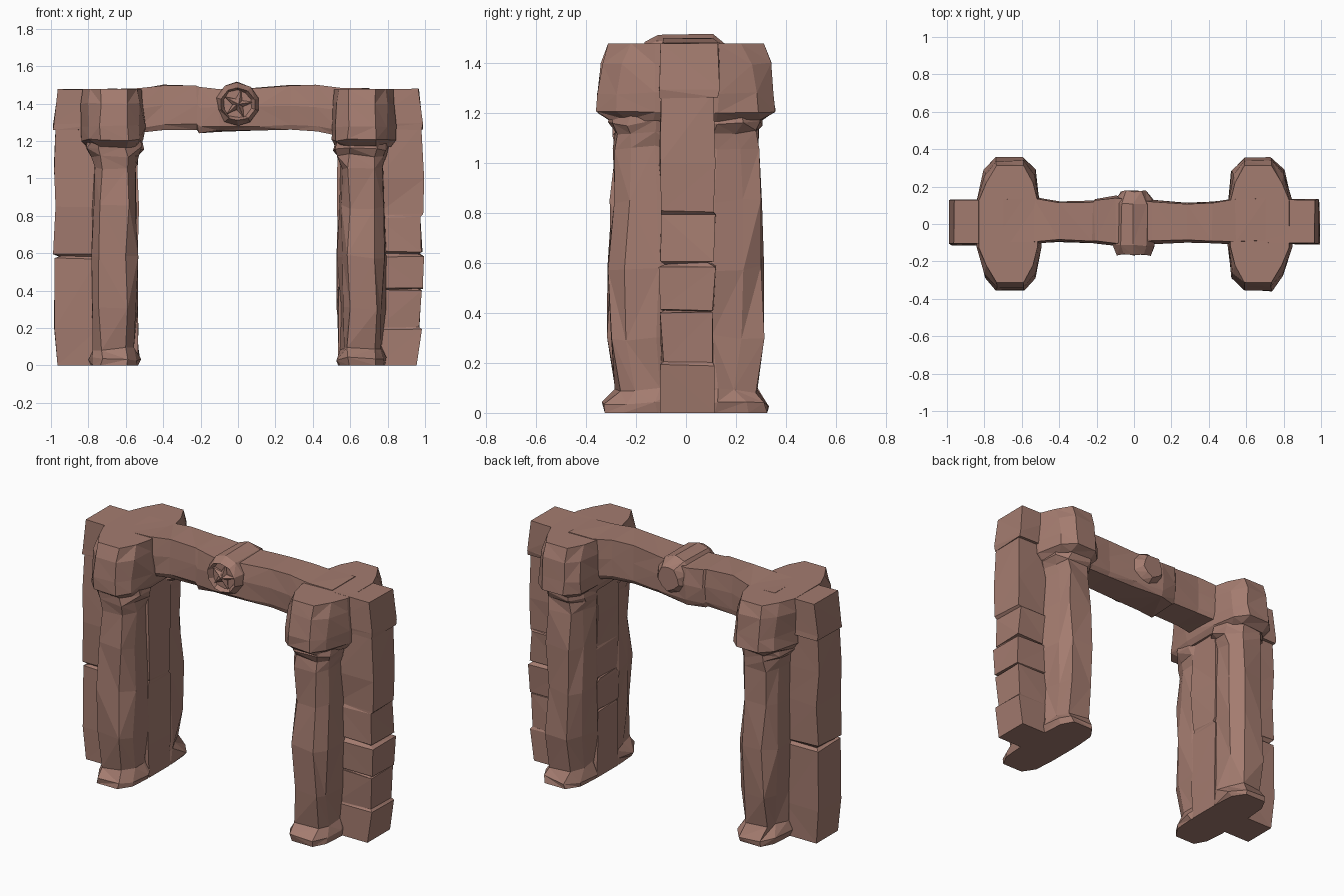
import bpy, bmesh, math, random

if "Cube" in bpy.data.objects:
    bpy.data.objects.remove(bpy.data.objects["Cube"])

stone = bpy.data.materials.new("reddish_brown_stone")
stone.diffuse_color = (0.37, 0.2, 0.16, 1)
stone.use_nodes = True
stone.node_tree.nodes["Principled BSDF"].inputs["Base Color"].default_value = stone.diffuse_color


def loft(name, rings, jitter=0.0, seed=1, fixed=()):
    """Skin equal-length point rings into a closed, flat faceted rock."""
    rng = random.Random(seed)
    bm = bmesh.new()
    vs = []
    for i, ring in enumerate(rings):
        j = 0 if i in fixed else jitter
        vs.append([bm.verts.new((x + rng.uniform(-j, j), y + rng.uniform(-j, j), z + rng.uniform(-j, j)))
                   for x, y, z in ring])
    n = len(rings[0])
    for a, b in zip(vs, vs[1:]):
        for k in range(n):
            q = [a[k], a[(k + 1) % n], b[(k + 1) % n], b[k]]
            if rng.random() < 0.5:          # random diagonal gives chipped facets
                bm.faces.new((q[0], q[1], q[2]))
                bm.faces.new((q[0], q[2], q[3]))
            else:
                bm.faces.new((q[0], q[1], q[3]))
                bm.faces.new((q[1], q[2], q[3]))
    bm.faces.new(vs[0])
    bm.faces.new(vs[-1])
    bmesh.ops.recalc_face_normals(bm, faces=bm.faces)
    mesh = bpy.data.meshes.new(name)
    bm.to_mesh(mesh)
    bm.free()
    mesh.materials.append(stone)
    ob = bpy.data.objects.new(name, mesh)
    bpy.context.collection.objects.link(ob)
    return ob


def wall(name, s, levels, seed):
    # slab with stepped joints; each level is (z, outer x, half depth)
    rings = []
    for z, xo, h in levels:
        rings.append([(s * x, y, z) for x, y in
                      ((xo, -h), (xo, h + .01), (.75, h + .01), (.535, h), (.535, -h), (.75, -h))])
    return loft(name, rings, .006, seed, (0, len(rings) - 1))


def shaft(name, s, t, seed):
    # faceted pilaster with a flared foot and a collar; (z, depth, side growth)
    rings = []
    for z, d, g in ((0, .325, .0), (.035, .325, .012), (.09, .275, -.01), (.3, .305, -.005),
                    (.58, .31, .0), (.85, .295, -.005), (1.06, .285, -.008), (1.12, .285, .005),
                    (1.16, .3, .025), (1.23, .3, .01)):
        e = d - .075
        rings.append([(s * x, t * y, z) for x, y in
                      ((.77, .02), (.785 + g, .115), (.775 + g, e), (.735, d),
                       (.595, d), (.545 - g, e), (.535 - g, .115), (.57, .02))])
    return loft(name, rings, .013, seed, (0,))


def cap(name, s, seed):
    # cross block on top of the pilasters: (z, outer x, inner x, tip depth, shoulder depth)
    rings = []
    for z, xo, xi, d, e in ((1.17, .77, .55, .30, .24), (1.205, .80, .525, .355, .285),
                            (1.28, .80, .525, .35, .28), (1.40, .795, .53, .335, .26),
                            (1.478, .79, .54, .312, .22)):
        half = [(xo + .04, .125), (xo, e), (.735, d), (.59, d), (xi, e), (xi - .025, .12)]
        pts = half + [(x, -y) for x, y in reversed(half)]
        rings.append([(s * x, y, z) for x, y in pts])
    return loft(name, rings, .007, seed, (4,))


# pillars
left_wall = ((0, .965, .1), (.2, .985, .105), (.57, .985, .105), (.585, .955, .085), (.6, .985, .1),
             (.85, .975, .11), (1.05, .985, .105), (1.28, .975, .1))
right_wall = ((0, .955, .105), (.19, .98, .1), (.2, .97, .095), (.40, .985, .1), (.408, .965, .085),
              (.415, .985, .1), (.585, .995, .105), (.6, .965, .08), (.61, .985, .1), (.79, .97, .105),
              (.805, .985, .095), (1.0, .99, .105), (1.28, .98, .1))
for s, side, levels in ((-1, "left", left_wall), (1, "right", right_wall)):
    wall(side + "_wall", s, levels, 5 + s)
    shaft(side + "_front_pilaster", s, -1, 20 + s)
    shaft(side + "_back_pilaster", s, 1, 30 + s)
    cap(side + "_cap", s, 40 + s)
    # end block of the lintel above the wall
    loft(side + "_end_block",
         [[(s * xo, -.105, z), (s * xo, .13, z), (s * .7, .13, z), (s * .7, -.105, z)]
          for z, xo in ((1.262, .985), (1.29, .988), (1.475, .965))], .005, 50 + s)

# lintel, lofted along x: (x, bottom, top, front, back)
beam = ((-.7, 1.23, 1.478, -.1, .14), (-.54, 1.24, 1.478, -.1, .15), (-.4, 1.262, 1.5, -.092, .125),
        (-.22, 1.262, 1.492, -.098, .125), (-.205, 1.245, 1.49, -.1, .13), (-.1, 1.252, 1.48, -.11, .15),
        (.1, 1.252, 1.485, -.1, .13), (.28, 1.26, 1.5, -.095, .115), (.42, 1.25, 1.502, -.095, .12),
        (.54, 1.23, 1.482, -.1, .14), (.7, 1.23, 1.478, -.1, .14))
loft("lintel", [[(x, f + .015, b), (x, f, b + .03), (x, f - .005, b + .13), (x, f + .008, t),
                 (x, k - .008, t), (x, k, b + .13), (x, k - .005, b + .03), (x, k - .02, b)]
                for x, b, t, f, k in beam], .005, 9)


# central boss with a sunken star on the front
def ring(y, radii, n=10, turn=0.0):
    return [(radii[k % 2] * math.sin(2 * math.pi * k / n + turn), y,
             1.397 + radii[k % 2] * math.cos(2 * math.pi * k / n + turn)) for k in range(n)]


loft("boss", [ring(-.135, (.075, .075)), ring(-.165, (.092, .092)), ring(-.115, (.117, .115)),
              ring(.11, (.117, .12)), ring(.175, (.07, .075))], .006, 12)
loft("star", [ring(-.12, (.085, .03), turn=.2), ring(-.142, (.08, .03), turn=.2),
              ring(-.168, (.004, .004), turn=.2)], .002, 13)
